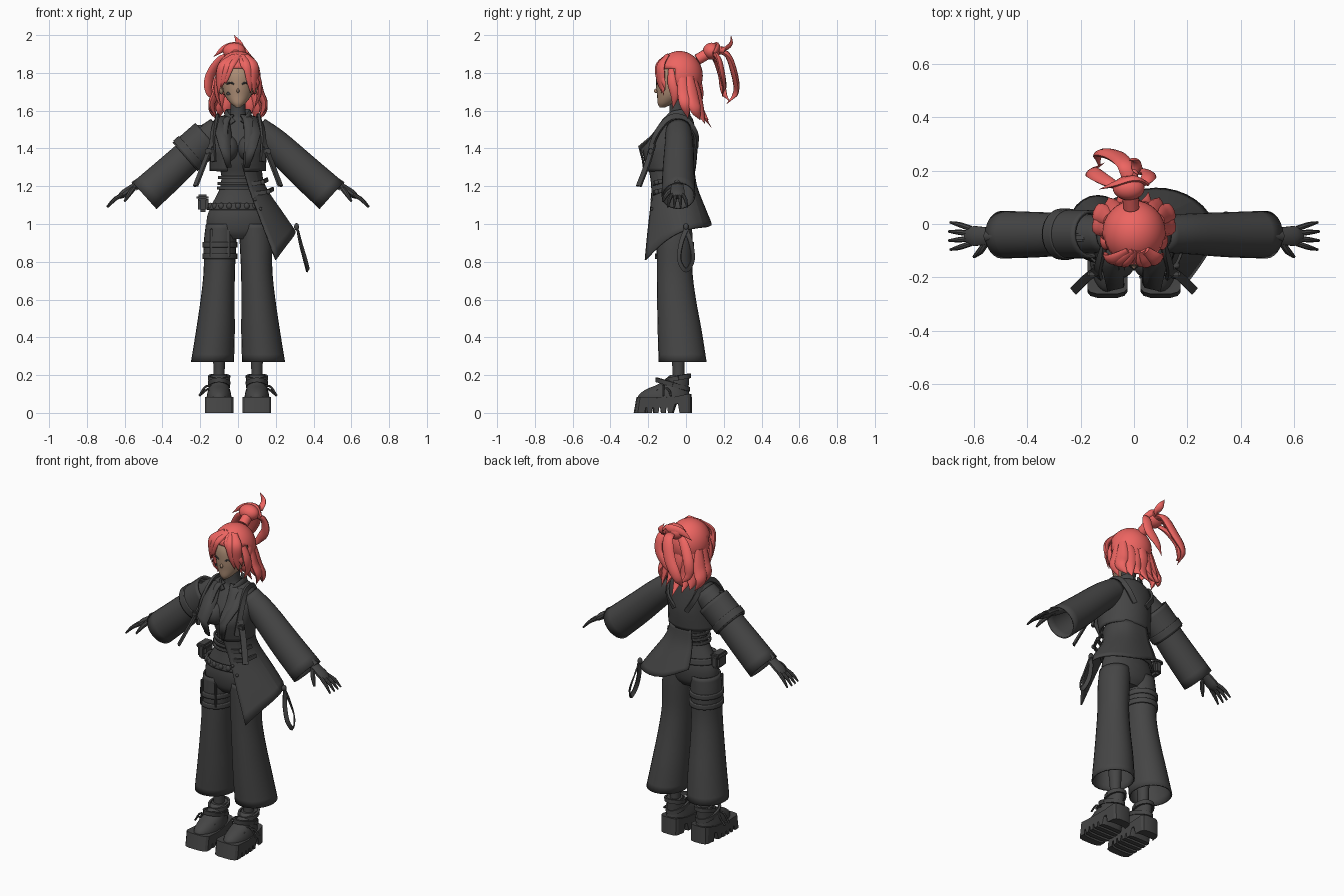
import bpy, bmesh, math
from mathutils import Vector as V

def material(name, c):
    m = bpy.data.materials.new(name); m.diffuse_color = (*c, 1); return m
DARK = material("dark_cloth", (.06, .06, .06))
RED = material("red_hair", (.85, .13, .12))
SKIN = material("skin", (.42, .27, .18))

def mk(name, bm, mat, thick=0, sub=0, angle=40):
    bmesh.ops.recalc_face_normals(bm, faces=bm.faces)
    me = bpy.data.meshes.new(name); bm.to_mesh(me); bm.free()
    me.shade_smooth(); me.set_sharp_from_angle(angle=math.radians(angle))
    me.materials.append(mat)
    o = bpy.data.objects.new(name, me); bpy.context.collection.objects.link(o)
    if sub:
        s = o.modifiers.new("sub", 'SUBSURF'); s.levels = s.render_levels = sub
        s.boundary_smooth = 'PRESERVE_CORNERS'
    if thick:
        s = o.modifiers.new("thick", 'SOLIDIFY'); s.thickness = thick; s.offset = 0
    return o

def grid(name, rows, mat=DARK, closed=True, caps=True, **k):
    bm = bmesh.new()
    vs = [[bm.verts.new(p) for p in r] for r in rows]
    n = len(rows[0])
    for a, b in zip(vs, vs[1:]):
        for i in range(n if closed else n - 1):
            j = (i + 1) % n
            bm.faces.new((a[i], a[j], b[j], b[i]))
    if closed and caps:
        bm.faces.new(vs[0]); bm.faces.new(vs[-1])
    return mk(name, bm, mat, **k)

def smooth(pts, steps):
    """Catmull-Rom through tuples of any length"""
    p = [V(q) for q in pts]; p = [2 * p[0] - p[1]] + p + [2 * p[-1] - p[-2]]
    out = []
    for i in range(1, len(p) - 2):
        a, b, c, d = p[i - 1:i + 3]
        for s in range(steps):
            t = s / steps
            out.append(.5 * (2 * b + (c - a) * t + (2 * a - 5 * b + 4 * c - d) * t * t + (3 * b - a - 3 * c + d) * t ** 3))
    return out + [p[-2]]

def loft(name, rings, mat=DARK, n=24, steps=4, gap=None, **k):
    """rings (cx, cy, z, rx, ry) upward; gap leaves the front (-y) open"""
    g0, g1 = gap or (0, 0)
    rows = []
    for r in smooth([V(q) for q in rings], steps):
        a = [g0 + (2 * math.pi - g0 - g1) * i / (n - 1 if gap else n) for i in range(n)]
        rows.append([(r[0] + r[3] * math.sin(t), r[1] - r[4] * math.cos(t), r[2]) for t in a])
    return grid(name, rows, mat, closed=not gap, **k)

OUT = lambda p: V((p.x, p.y + .05, .01))
ALONG_Y = lambda p: V((0, 1, 0))

def sweep(name, pts, r, mat=DARK, flat=1, n=10, steps=4, ref=OUT, taper=None, **k):
    """tube along pts; n=4 gives a flat strap"""
    c = smooth(pts, steps); m = len(c) - 1
    off = math.pi / 4 if n == 4 else 0
    rr = [x[0] for x in smooth([(t, 0) for t in taper], 12)] if taper else [1]
    rows = []
    for i, p in enumerate(c):
        t = (c[min(i + 1, m)] - c[max(i - 1, 0)]).normalized()
        side = t.cross(ref(p)).normalized(); nor = side.cross(t)
        f = max(r * rr[round(i / m * (len(rr) - 1))], .0008)
        rows.append([p + side * f * (math.cos(a)) + nor * (f * flat * math.sin(a)) for a in [off + j * 2 * math.pi / n for j in range(n)]] if n != 4 else
                    [p + side * f * x + nor * f * flat * y for x, y in ((1, 1), (-1, 1), (-1, -1), (1, -1))])
    return grid(name, rows, mat, **k)

def ball(name, c, r, mat=DARK, seg=24):
    bm = bmesh.new(); bmesh.ops.create_uvsphere(bm, u_segments=seg, v_segments=seg // 2, radius=1)
    for v in bm.verts: v.co = V(c) + V([v.co[i] * r[i] for i in range(3)])
    return mk(name, bm, mat)

def box(name, c, s, mat=DARK, bev=.006):
    bm = bmesh.new(); bmesh.ops.create_cube(bm, size=1)
    for v in bm.verts: v.co = V(c) + V([v.co[i] * s[i] for i in range(3)])
    bmesh.ops.bevel(bm, geom=bm.edges[:], offset=bev, segments=2, affect='EDGES')
    return mk(name, bm, mat)

# body from crotch to turtleneck
loft("body", [(0, -.06, .92, .08, .06), (0, -.06, .96, .155, .085), (0, -.06, 1.03, .165, .095), (0, -.06, 1.1, .14, .085),
              (0, -.06, 1.18, .1, .07), (0, -.06, 1.25, .088, .067), (0, -.07, 1.33, .105, .085), (0, -.07, 1.42, .12, .1),
              (0, -.055, 1.5, .12, .075), (0, -.045, 1.55, .075, .05), (0, -.045, 1.58, .043, .042), (0, -.05, 1.66, .038, .038)])
for z, rx in ((1.245, .1), (1.215, .103), (1.19, .107)):
    loft("waist_strap", [(0, -.06, z - .008, rx, .084), (0, -.06, z + .008, rx, .084)], caps=False, thick=.01)
loft("hip_belt", [(0, -.06, 1.075, .163, .104), (0, -.06, 1.11, .15, .1)], caps=False, thick=.012)
for i in range(9):
    a = (i - 4) * .3
    ball("belt_stud", (.155 * math.sin(a), -.06 - .104 * math.cos(a), 1.095), (.016, .012, .018), seg=10)
box("pouch", (-.185, -.05, 1.105), (.055, .09, .085), bev=.015)
box("pouch_flap", (-.188, -.05, 1.14), (.062, .096, .03), bev=.01)

# cropped open jacket
loft("jacket", [(0, -.08, 1.28, .145, .125), (0, -.085, 1.35, .146, .138), (0, -.085, 1.41, .148, .14), (0, -.06, 1.49, .148, .105),
                (0, -.045, 1.55, .12, .078), (0, -.04, 1.575, .06, .055)], gap=(.22, .38), thick=.01)
# coat tail wrapping the left side and back
grid("coat_tail", [
    [(.02, -.2, 1.32), (.09, -.17, 1.30), (.135, -.07, 1.29), (.1, .025, 1.29), (.03, .045, 1.29), (-.06, .035, 1.29)],
    [(.055, -.17, 1.19), (.11, -.14, 1.2), (.135, -.055, 1.21), (.11, .035, 1.2), (.03, .055, 1.2), (-.07, .04, 1.2)],
    [(.12, -.195, 1.02), (.18, -.15, 1.06), (.235, -.035, 1.09), (.18, .075, 1.09), (.055, .1, 1.1), (-.08, .06, 1.15)],
    [(.2, -.215, .81), (.265, -.13, .9), (.325, -.02, .97), (.24, .1, .985), (.08, .15, .985), (-.08, .09, 1.07)]],
    closed=False, sub=2, thick=.01)
for x, z in ((.1, 1.22), (.13, 1.17)):
    sweep("coat_buckle_strap", [(x - .05, -.17, z - .01), (x + .02, -.16, z), (x + .055, -.09, z + .015)], .011, flat=.5, n=4)
    ball("coat_button", (x - .01, -.18, z - .09), (.009, .009, .009), seg=10)
    ball("buckle", (x + .03, -.155, z), (.014, .014, .014), seg=10)
# hanging wrist loop
sweep("strap_loop", [(.315, 0, .97), (.33, .025, .9), (.355, .035, .81), (.37, 0, .755), (.357, -.035, .81), (.332, -.025, .9), (.317, 0, .97)],
      .012, flat=.3, n=4, ref=lambda p: V((.05, p.y, (p.z - .86) * .3)))
ball("loop_hook", (.31, 0, .985), (.014, .014, .02), seg=10)

for s in (-1, 1):
    # lapels, collar and chest harness
    grid("lapel", [[(s * .05, -.09, 1.57), (s * .035, -.15, 1.48), (s * .04, -.235, 1.38), (s * .035, -.225, 1.3)],
                   [(s * .1, -.09, 1.565), (s * .12, -.165, 1.48), (s * .1, -.25, 1.41), (s * .06, -.22, 1.3)]], closed=False, thick=.008)
    ball("bust", (s * .055, -.135, 1.4), (.062, .07, .07))
    sweep("collar", [(s * .03, -.105, 1.53), (s * .06, -.08, 1.57), (s * .06, -.01, 1.585), (s * .02, .015, 1.585)], .024, flat=.35)
    sweep("shoulder_strap", [(s * .13, -.2, 1.33), (s * .135, -.165, 1.46), (s * .115, -.09, 1.56), (s * .105, -.01, 1.56),
                             (s * .09, .05, 1.48), (s * .04, .055, 1.4)], .014, flat=.5, n=4)
    sweep("dangling_strap", [(s * .14, -.175, 1.42), (s * .175, -.2, 1.33), (s * .225, -.25, 1.2)], .016, flat=.35, n=4)
    box("strap_buckle", (s * .155, -.187, 1.385), (.04, .025, .03))
    # sleeve, forearm and hand
    sweep("sleeve", [(s * .1, -.04, 1.5), (s * .2, -.037, 1.42), (s * .35, -.04, 1.28), (s * .495, -.04, 1.15)], .091, n=24,
          ref=ALONG_Y, flat=.94, taper=(.74, .84, .94, 1), caps=False, thick=.008)
    sweep("forearm", [(s * .3, -.04, 1.36), (s * .55, -.045, 1.2)], .026, ref=ALONG_Y)
    sweep("palm", [(s * .53, -.045, 1.212), (s * .57, -.045, 1.185), (s * .605, -.045, 1.16), (s * .63, -.045, 1.143)], .02,
          ref=ALONG_Y, flat=1.9, taper=(.8, .95, 1, .6))
    for i in range(4):
        k = i - 1.5; f = 1 - .07 * abs(k - .0)
        sweep("finger", [(s * .612, -.045 + k * .019, 1.155), (s * (.612 + .045 * f), -.045 + k * .028, 1.13), (s * (.612 + .085 * f), -.045 + k * .034, 1.09)],
              .0105, n=8, ref=ALONG_Y, taper=(1, .95, .45))
    sweep("thumb", [(s * .55, -.065, 1.19), (s * .575, -.1, 1.16), (s * .6, -.123, 1.12)], .013, n=8, taper=(1, 1, .45))
    # flared trouser leg
    loft("trouser_leg", [(s * .135, -.018, .27, .11, .123), (s * .12, -.033, .43, .099, .113), (s * .108, -.05, .6, .086, .099),
                         (s * .099, -.06, .75, .079, .09), (s * .095, -.06, .9, .082, .09), (s * .088, -.06, 1.0, .078, .088)], caps=False, thick=.008)
    loft("shin", [(s * .1, -.04, .12, .032, .034), (s * .1, -.04, .24, .03, .032), (s * .1, -.05, .5, .045, .05)])
    # chunky shoe: treaded sole from a side profile, then the upper
    prof = [(-.262, .085), (-.16, .08), (-.05, .085), (.03, .1), (.033, 0), (-.02, 0), (-.03, .05), (-.05, .045)]
    for i in range(5):
        y = -.065 - i * .042
        prof += [(y, .0), (y - .026, 0), (y - .03, .028), (y - .038, .028)] if i < 4 else [(y, 0), (-.277, 0)]
    rows = []
    for u, sc in ((-1, .86), (-.85, .95), (-.5, 1), (.5, 1), (.85, .95), (1, .86)):
        rows.append([(s * .1 + u * (.075 - .018 * max(0, (y + .12) / .15)), -.122 + (y + .122) * sc, z) for y, z in prof])
    grid("shoe_sole", rows, angle=25)
    loft("shoe_upper", [(s * .1, -.118, .06, .067, .138), (s * .1, -.116, .095, .064, .134), (s * .1, -.098, .125, .057, .112),
                        (s * .1, -.063, .155, .049, .078), (s * .1, -.033, .2, .042, .052)])
    for z, cy, tilt in ((.185, -.04, .012), (.15, -.07, -.025)):
        ring = [(s * .1 + .053 * math.cos(a), cy + (.06 if z > .17 else .085) * math.sin(a), z + tilt * math.sin(a)) for a in [i * math.pi / 8 for i in range(17)]]
        sweep("shoe_strap", ring, .012, flat=.5, n=4, steps=1, ref=lambda p: V((p.x - s * .1, p.y + .05, 0)))
    for k in (0, 1):
        sweep("lace", [(s * .13, -.12, .14), (s * .17, -.12 + k * .03, .14 - k * .02), (s * .205, -.12 + k * .04, .09)], .006, n=6)
    sweep("toe_lace", [(s * .05, -.15, .115), (s * .1, -.17, .125), (s * .15, -.15, .115)], .009, n=6)

# sleeve band on the right upper arm
for r, a, b in ((.094, 0, 1), (.1, .7, .95)):
    P = lambda t: (-.16 - .12 * t, -.038, 1.46 - .105 * t)
    sweep("arm_band", [P(a), P((a + b) / 2), P(b)], r, n=24, ref=ALONG_Y, flat=.9, caps=False, thick=.012)
box("arm_band_tab", (-.2, -.05, 1.515), (.06, .03, .02))
# thigh straps on the right leg
for z in (.89, .83):
    loft("thigh_strap", [(-.096, -.06, z - .014, .087, .097), (-.096, -.06, z + .014, .087, .097)], caps=False, thick=.012)
for x in (-.14, -.05):
    box("thigh_connector", (x, -.145, .9), (.014, .02, .15), bev=.004)

# face and neck
loft("face", [(0, -.125, 1.618, .012, .015), (0, -.105, 1.64, .04, .045), (0, -.075, 1.68, .07, .078), (0, -.06, 1.73, .084, .098),
              (0, -.055, 1.8, .088, .1), (0, -.05, 1.87, .06, .07)], SKIN)
ball("nose", (0, -.158, 1.705), (.008, .012, .012), SKIN, 10)
for s in (-1, 1):
    sweep("eye", [(s * .02, -.153, 1.74), (s * .038, -.15, 1.748), (s * .058, -.138, 1.742)], .005, n=6)
    ball("ear", (s * .087, -.04, 1.72), (.015, .025, .035), SKIN, 12)
box("cheek_patch", (-.045, -.133, 1.69), (.03, .012, .015), bev=.003)

# hair cap with an opening for the face
bm = bmesh.new(); bmesh.ops.create_uvsphere(bm, u_segments=32, v_segments=20, radius=1)
for v in bm.verts: v.co = V((v.co.x * .113, -.035 + v.co.y * .118, 1.785 + v.co.z * .125))
bmesh.ops.delete(bm, geom=[v for v in bm.verts if v.co.y < -.07 and v.co.z < 1.82 or v.co.z < 1.67], context='VERTS')
mk("hair_cap", bm, RED, thick=.012)

def lock(name, pts, r, flat=.5, taper=(.6, 1, .9, 0), **k):
    sweep(name, pts, r, RED, flat=flat, steps=6, taper=taper, ref=lambda p: V((p.x + .001, p.y + .04, (p.z - 1.78) * .4)), **k)

# fringe and side locks
for x0, x1, x2, zt, r in ((.03, .05, .065, 1.69, .026), (.045, .085, .085, 1.68, .028), (.02, .03, .1, 1.71, .016),
                          (.0, -.06, -.085, 1.72, .024), (-.02, -.085, -.1, 1.68, .024), (.01, -.035, -.07, 1.77, .018)):
    lock("fringe", [(x0, -.1, 1.893), (x1, -.163 + abs(x1) * .35, 1.84), (x2, -.172 + abs(x2) * .5, 1.76), (x2 * 1.02, -.16 + abs(x2) * .5, zt)], r)
for s in (-1, 1):
    lock("side_lock", [(s * .09, -.08, 1.83), (s * .113, -.075, 1.75), (s * .11, -.06, 1.68), (s * .085, -.07, 1.61)], .024)
    lock("long_side_lock", [(s * .1, -.02, 1.8), (s * .118, -.01, 1.7), (s * .14, .0, 1.63), (s * .115, .01, 1.56)], .036)
    lock("curl_lock", [(s * .1, .02, 1.78), (s * .115, .035, 1.68), (s * .135, .05, 1.61), (s * .11, .075, 1.55)], .036)
# back hair
for x, y, z in ((-.08, .1, 1.56), (-.045, .12, 1.54), (0, .135, 1.51), (.045, .12, 1.55), (.08, .1, 1.53)):
    lock("back_lock", [(x * .9, .06 - abs(x) * .4, 1.8), (x, .075 - abs(x) * .3, 1.7), (x * 1.15, .07, 1.61), (x * 1.2, y, z)], .036)
# bun, ponytail and loose spike
ball("bun", (-.02, .135, 1.915), (.06, .046, .045), RED)
sweep("hair_tie", [(-.01, .06, 1.87), (-.015, .12, 1.905)], .03, RED)
lock("tail_main", [(-.02, .14, 1.91), (-.03, .215, 1.9), (-.07, .255, 1.8), (-.13, .265, 1.7), (-.13, .215, 1.635)], .034)
lock("tail_outer", [(-.04, .13, 1.9), (-.1, .16, 1.86), (-.15, .19, 1.78), (-.155, .2, 1.7), (-.11, .23, 1.65)], .028)
lock("tail_inner", [(.0, .13, 1.91), (.05, .17, 1.88), (.05, .19, 1.8), (.0, .2, 1.73), (-.04, .19, 1.67)], .028)
lock("bun_wisp", [(.05, .15, 1.9), (.0, .17, 1.94), (-.07, .15, 1.93), (-.13, .13, 1.885)], .022)
lock("spike", [(-.01, .15, 1.92), (.01, .2, 1.925), (.005, .238, 1.955), (-.02, .238, 2.0)], .02)
